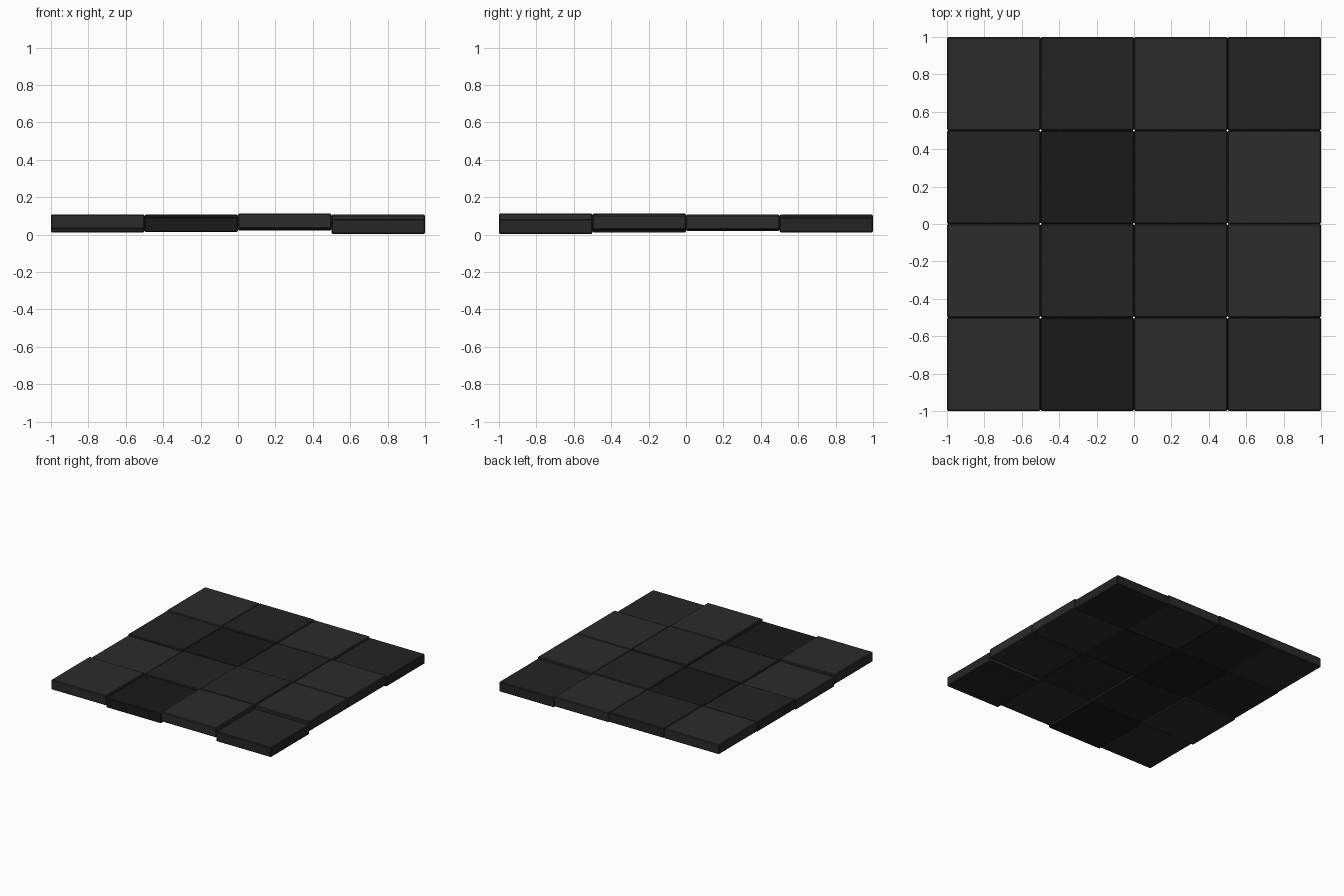
import bpy, bmesh

if "Cube" in bpy.data.objects:
    bpy.data.objects.remove(bpy.data.objects["Cube"])

TILE, THICK, BEVEL = 0.5, 0.08, 0.006

# Tones shared by the tiles (dark greys with slight tints)
tones = {
    "A": (0.010, 0.010, 0.010, 1),
    "B": (0.017, 0.017, 0.017, 1),
    "C": (0.024, 0.024, 0.024, 1),
    "D": (0.023, 0.026, 0.025, 1),
    "E": (0.019, 0.018, 0.021, 1),
}
mats = {}
for key, col in tones.items():
    m = bpy.data.materials.new("stone_tone_" + key.lower())
    m.diffuse_color = col
    m.use_nodes = True
    m.node_tree.nodes["Principled BSDF"].inputs["Base Color"].default_value = m.diffuse_color
    mats[key] = m

# Rows run front to back, columns left to right: base height and tone
base = [
    (0.028, 0.014, 0.032, 0.003),
    (0.012, 0.020, 0.033, 0.026),
    (0.022, 0.020, 0.025, 0.026),
    (0.027, 0.027, 0.022, 0.011),
]
tone = ["CADE", "DBEC", "BABD", "CBDB"]


def paving_tile(name, x, y, z, mat):
    bm = bmesh.new()
    bmesh.ops.create_cube(bm, size=1)
    bmesh.ops.scale(bm, vec=(TILE, TILE, THICK), verts=bm.verts)
    bmesh.ops.bevel(bm, geom=bm.edges[:], offset=BEVEL, segments=1,
                    profile=0.5, affect='EDGES')
    mesh = bpy.data.meshes.new(name)
    bm.to_mesh(mesh)
    bm.free()
    mesh.materials.append(mat)
    ob = bpy.data.objects.new(name, mesh)
    ob.location = (x, y, z + THICK / 2)
    bpy.context.collection.objects.link(ob)


# Four by four floor of slightly uneven tiles
for r in range(4):
    for c in range(4):
        paving_tile(f"floor_tile_{r}_{c}", (c - 1.5) * TILE, (r - 1.5) * TILE,
                    base[r][c], mats[tone[r][c]])
